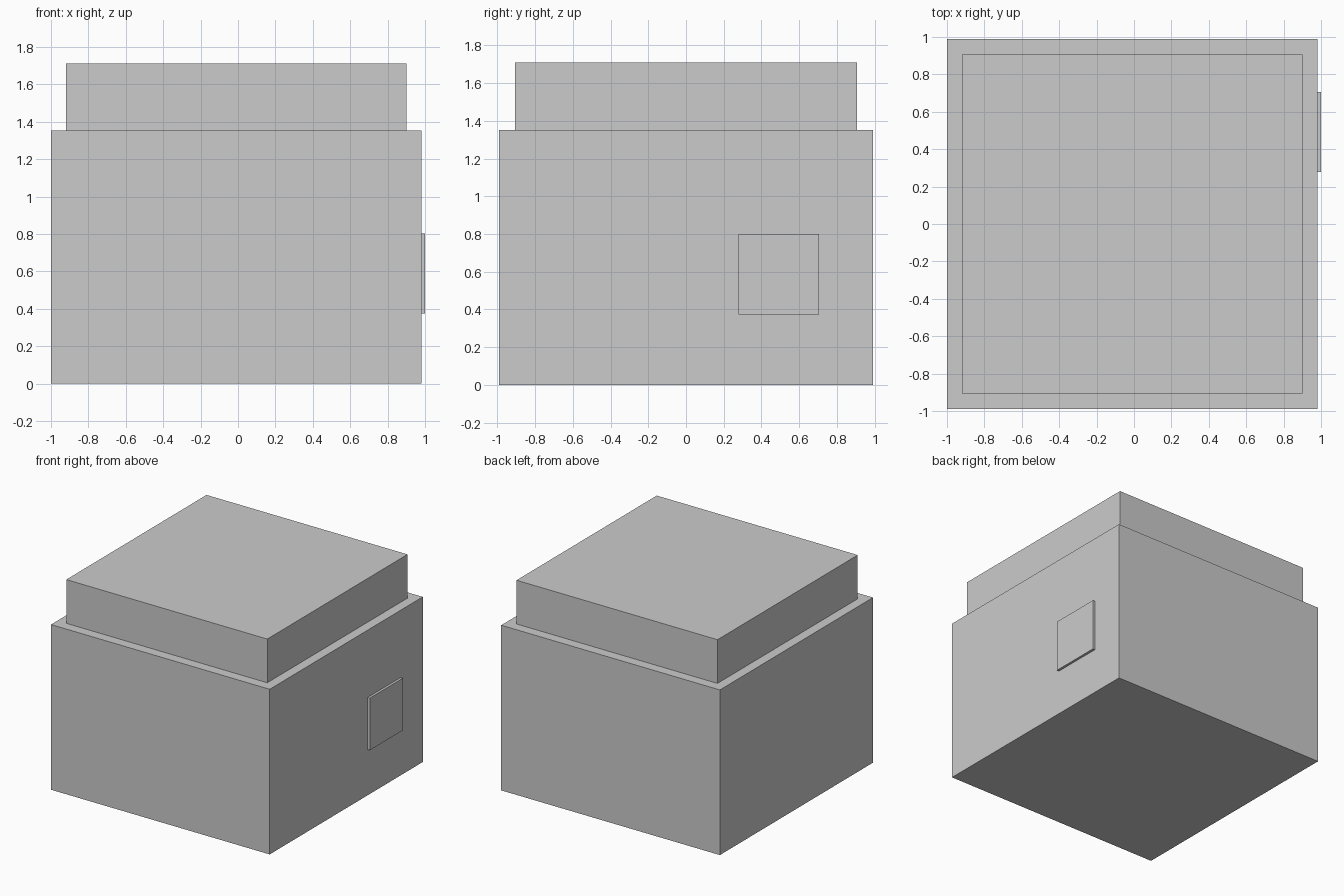
import bpy

if "Cube" in bpy.data.objects:
    bpy.data.objects.remove(bpy.data.objects["Cube"])


def box(name, lo, hi):
    """Axis-aligned box between two opposite corners."""
    center = [(a + b) / 2 for a, b in zip(lo, hi)]
    bpy.ops.mesh.primitive_cube_add(size=1, location=center)
    obj = bpy.context.object
    obj.name = name
    obj.scale = [b - a for a, b in zip(lo, hi)]
    bpy.ops.object.transform_apply(location=False, rotation=False, scale=True)
    return obj


# Main block
box("body", (-1.0, -0.99, 0.0), (0.98, 0.99, 1.352))

# Inset upper block resting on the body
box("upper_block", (-0.92, -0.907, 1.352), (0.90, 0.907, 1.71))

# Thin square panel on the right side
box("side_panel", (0.98, 0.278, 0.374), (1.0, 0.705, 0.801))
